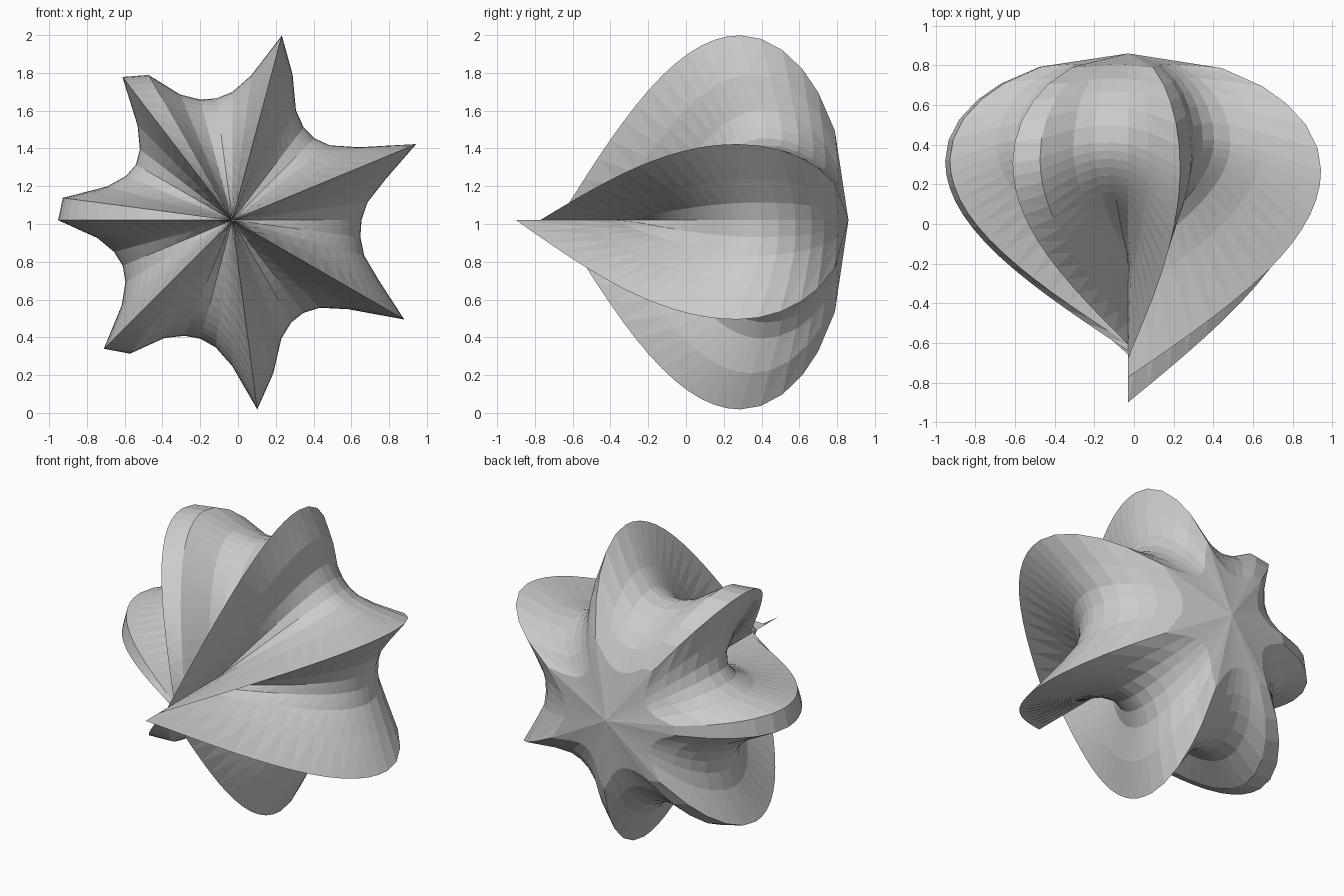
import bpy
import math

cube = bpy.data.objects.get("Cube")
if cube:
    bpy.data.objects.remove(cube, do_unlink=True)

SEGMENTS = 48
LOBES = 7
PITCH = 360 / LOBES
FIRST_PEAK = 22
PEAK = 1.07
AXIS_X, AXIS_Z, BACK_Y = -0.03, 1.02, 0.86
# Valley radius after each lobe, going round from the first peak
VALLEYS = [0.60, 0.64, 0.58, 0.62, 0.64, 0.605, 0.67]
# How far forward a full lobe reaches at each angle
REACH = [(0, -0.77), (22.5, -0.74), (75, -0.70), (120, -0.70),
         (180, -0.79), (277, -0.71), (330, -0.87), (360, -0.77)]


def lobe_reach(angle):
    for (a, ya), (b, yb) in zip(REACH, REACH[1:]):
        if a <= angle <= b:
            return ya + (yb - ya) * (angle - a) / (b - a)


def lobe_radius(angle):
    turn = (angle - FIRST_PEAK) / PITCH
    offset = abs(turn - round(turn)) * PITCH
    valley = VALLEYS[math.floor(turn) % LOBES]
    return valley + (PEAK - valley) * math.exp(-(offset / 8) ** 1.2)


def column(angle):
    """Points of one meridian, from the front tip to just before the back."""
    radius = lobe_radius(angle)
    shrink = 1.03 - radius                    # valleys are shorter as well
    tip = lobe_reach(angle) + 1.4 * shrink
    widest = 0.28 + 0.35 * shrink
    rows = []
    for i in range(15):                       # long tapering front
        t = i / 14
        rows.append((tip + (widest - tip) * t, math.sin(t * math.pi / 2)))
    for deg in (11, 23, 35, 46, 61):          # rounded back
        a = math.radians(deg)
        rows.append((widest + (BACK_Y - widest) * math.sin(a), math.cos(a)))
    c, s = math.cos(math.radians(angle)), math.sin(math.radians(angle))
    return [(AXIS_X + radius * h * c, y, AXIS_Z + radius * h * s)
            for y, h in rows]


# Lobed body: meridians joined all round, closed by a fan at the back
columns = [column(k * 360 / SEGMENTS) for k in range(SEGMENTS)]
n = len(columns[0])
verts = [p for col in columns for p in col] + [(AXIS_X, BACK_Y, AXIS_Z)]
back = len(verts) - 1
faces = []
for k in range(SEGMENTS):
    a, b = k * n, (k + 1) % SEGMENTS * n
    for i in range(n - 1):
        faces.append((a + i, a + i + 1, b + i + 1))
        faces.append((a + i, b + i + 1, b + i))
    faces.append((a + n - 1, back, b + n - 1))

mesh = bpy.data.meshes.new("lobed_body")
mesh.from_pydata(verts, [], faces)
mesh.update()
body = bpy.data.objects.new("lobed_body", mesh)
bpy.context.collection.objects.link(body)

# Face directions outward
bpy.context.view_layer.objects.active = body
body.select_set(True)
bpy.ops.object.mode_set(mode='EDIT')
bpy.ops.mesh.select_all(action='SELECT')
bpy.ops.mesh.normals_make_consistent(inside=False)
bpy.ops.object.mode_set(mode='OBJECT')

# Plain grey finish
grey = bpy.data.materials.new("plain_grey")
grey.use_nodes = True
colour = (0.6, 0.6, 0.6, 1)
grey.diffuse_color = colour
grey.node_tree.nodes["Principled BSDF"].inputs["Base Color"].default_value = colour
mesh.materials.append(grey)
